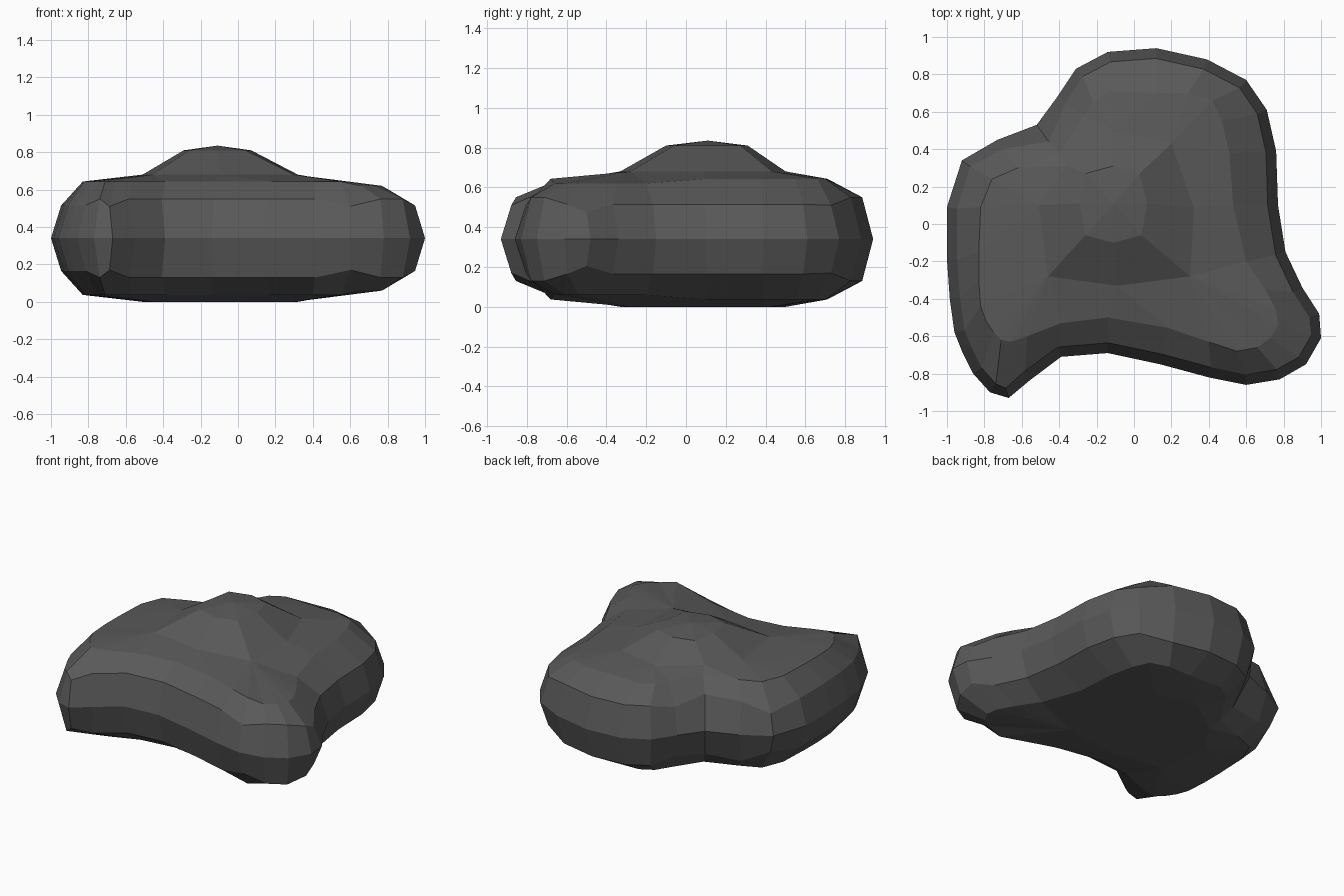
import bpy
import bmesh
from math import atan2, pi, cos
from mathutils import Vector

old = bpy.data.objects.get("Cube")
if old:
    bpy.data.objects.remove(old, do_unlink=True)

MID = 0.34  # height of the widest outline

# Widest outline, counter-clockwise from the back
outline = [Vector(p) for p in (
    (.12, .94), (-.14, .92), (-.31, .83), (-.41, .68), (-.52, .53), (-.73, .45), (-.92, .34), (-1, .09),
    (-1, -.19), (-.985, -.4), (-.96, -.58), (-.92, -.68), (-.86, -.8), (-.77, -.9), (-.67, -.93), (-.55, -.83),
    (-.39, -.71), (-.14, -.69), (.14, -.75), (.4, -.82), (.6, -.86), (.78, -.83), (.92, -.75), (1, -.61),
    (.99, -.48), (.9, -.34), (.81, -.15), (.77, .1), (.76, .39), (.71, .61), (.6, .77), (.39, .88))]

# Shoulder where the sides roll over into the top
shoulder = [Vector(p) for p in (
    (.12, .7), (-.13, .71), (-.22, .66), (-.27, .58), (-.4, .38), (-.62, .3), (-.76, .24), (-.82, .09),
    (-.83, -.15), (-.83, -.3), (-.82, -.44), (-.79, -.52), (-.75, -.58), (-.71, -.62), (-.66, -.63), (-.57, -.6),
    (-.39, -.53), (-.14, -.5), (.18, -.555), (.4, -.63), (.55, -.68), (.66, -.66), (.73, -.61), (.77, -.54),
    (.76, -.46), (.7, -.35), (.6, -.2), (.53, .1), (.51, .38), (.47, .55), (.42, .66), (.29, .7))]

# Foot and crown of the central hump
foot = [(-.11, .5), (-.36, .31), (-.51, .1), (-.46, -.28), (-.09, -.33), (.3, -.28), (.32, .09), (.2, .43)]
crown = [(-.11, .31), (-.26, .27), (-.29, .11), (-.26, -.06), (-.11, -.1), (.04, -.06), (.07, .11), (.03, .27)]
peak = Vector((-.11, .11))
CREASE = 4                   # deep notch in the outline
CORNERS = (6, 14, 20, 24, 30)  # outline points with a lower rim

bm = bmesh.new()
count = len(outline)


def ring(points, heights):
    return [bm.verts.new((p[0], p[1], z)) for p, z in zip(points, heights)]


def bridge(a, b):
    for i in range(len(a)):
        j = (i + 1) % len(a)
        bm.faces.new((a[i], a[j], b[j], b[i]))


def sector(p):
    """Index of the hump foot corner nearest in direction."""
    a = atan2(p[1] - peak.y, p[0] - peak.x)
    return min(range(8), key=lambda k: -cos(a - atan2(foot[k][1] - peak.y, foot[k][0] - peak.x)))


def fan(outer, inner):
    for i in range(count):
        j = (i + 1) % count
        a, b = sector(shoulder[i]), sector(shoulder[j])
        chain = [inner[(a + n) % 8] for n in range((b - a) % 8 + 1)]
        bm.faces.new([outer[i], outer[j]] + chain[::-1])


# Rim: outline drawn inwards, with its height following the facing direction
rim, rim_rise = [], []
for i, p in enumerate(outline):
    t = outline[(i + 1) % count] - outline[i - 1]
    inward = Vector((-t.y, t.x)).normalized()
    rim.append(p + inward * (.11 if i == CREASE else .055))
    rise = .21 if abs(inward.y) > abs(inward.x) else .175
    rim_rise.append(rise - (.04 if i in CORNERS else 0))
shoulder_rise = [.28 if p.x > .6 else .303 for p in shoulder]

# Upper and lower halves share the widest outline
middle = ring(outline, [MID] * count)
feet = {}
for side in (1, -1):
    r = ring(rim, [MID + side * h for h in rim_rise])
    s = ring(shoulder, [MID + side * h for h in shoulder_rise])
    feet[side] = ring(foot, [MID + side * .34] * 8)
    bridge(middle, r)
    bridge(r, s)
    fan(s, feet[side])

# Flat underside and hump
bm.faces.new(feet[-1])
top = ring(crown, [.81] * 8)
bridge(feet[1], top)
tip = bm.verts.new((peak.x, peak.y, .835))
for i in range(8):
    bm.faces.new((top[i], top[(i + 1) % 8], tip))
bmesh.ops.recalc_face_normals(bm, faces=bm.faces)

mesh = bpy.data.meshes.new("boulder")
bm.to_mesh(mesh)
bm.free()
boulder = bpy.data.objects.new("boulder", mesh)
bpy.context.collection.objects.link(boulder)

# Dark stone colour
stone = bpy.data.materials.new("dark grey stone")
stone.use_nodes = True
grey = (.1, .1, .1, 1)
stone.diffuse_color = grey
stone.node_tree.nodes["Principled BSDF"].inputs["Base Color"].default_value = grey
mesh.materials.append(stone)
